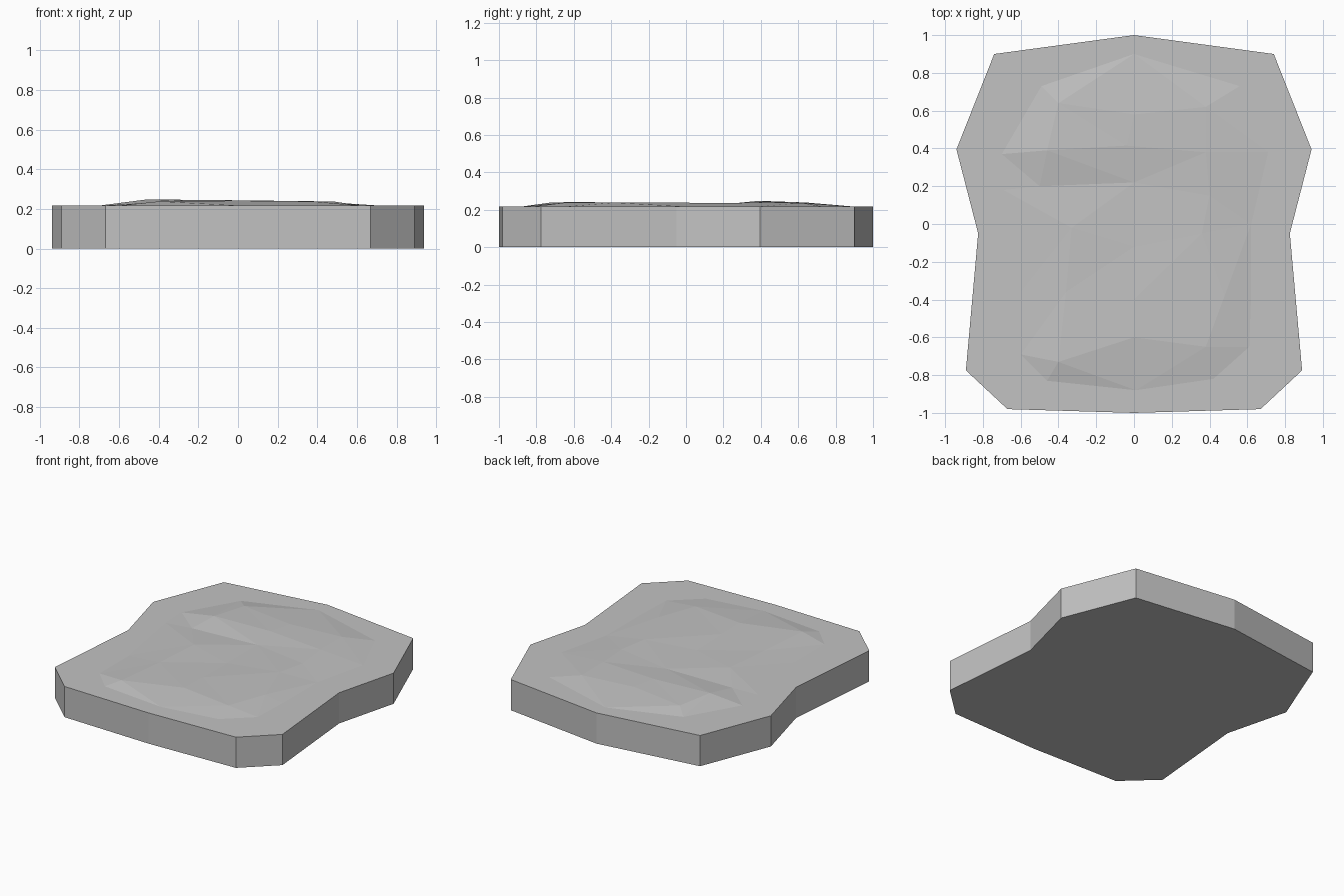
import bpy
from mathutils import Vector
from mathutils.geometry import delaunay_2d_cdt

cube = bpy.data.objects.get("Cube")
if cube:
    bpy.data.objects.remove(cube, do_unlink=True)

TOP = 0.217

stone = bpy.data.materials.new("grey stone")
stone.use_nodes = True
grey = (0.54, 0.54, 0.54, 1)
stone.diffuse_color = grey
bsdf = stone.node_tree.nodes["Principled BSDF"]
bsdf.inputs["Base Color"].default_value = grey
bsdf.inputs["Roughness"].default_value = 0.9

# Symmetric slab outline: right half mirrored, back tip to front middle
half = [(0.74, 0.9), (0.94, 0.395), (0.825, -0.05), (0.89, -0.775), (0.67, -0.98)]
outline = [(0, 1)] + [(-x, y) for x, y in half] + [(0, -1)] + half[::-1]

# Edge of the worn relief, level with the slab top
rim = [(0, 0.9), (-0.49, 0.73), (-0.7, 0.37), (-0.69, 0.18), (-0.6, -0.36),
       (-0.6, -0.69), (-0.46, -0.83), (0.01, -0.88), (0.42, -0.82),
       (0.61, -0.65), (0.62, -0.38), (0.62, 0), (0.71, 0.38), (0.56, 0.73)]

# Raised bumps: x, y and height above the slab top
bumps = [(-0.4, 0.64, 0.022), (0, 0.58, 0.024), (0.38, 0.62, 0.02),
         (-0.46, 0.39, 0.031), (-0.04, 0.415, 0.027), (0.38, 0.38, 0.022),
         (-0.5, 0.2, 0.006), (0, 0.22, 0.014), (0.4, 0.15, 0.018),
         (-0.33, -0.02, 0.021), (0, -0.12, 0.016), (0.36, -0.05, 0.022),
         (-0.36, -0.36, 0.018), (0, -0.4, 0.022), (0.48, -0.38, 0.021),
         (-0.4, -0.73, 0.021), (0, -0.6, 0.025), (0.38, -0.65, 0.021)]

# Triangulate the top, keeping outline and rim edges
flat = outline + rim
heights = [0] * len(flat) + [b[2] for b in bumps]
points = [Vector(p) for p in flat] + [Vector(b[:2]) for b in bumps]
n = len(outline)


def loop_edges(start, count):
    return [(start + i, start + (i + 1) % count) for i in range(count)]


edges = loop_edges(0, n) + loop_edges(n, len(rim))
pts, _, tris, source, _, _ = delaunay_2d_cdt(points, edges, [], 1, 1e-5)
verts = [(p.x, p.y, TOP + heights[source[i][0]]) for i, p in enumerate(pts)]
faces = [list(t) for t in tris]

# Straight side walls and flat underside
base = len(verts)
verts += [(x, y, 0) for x, y in outline]
index = {s: i for i, group in enumerate(source) for s in group}
for i in range(n):
    j = (i + 1) % n
    faces.append([index[i], base + i, base + j, index[j]])
faces.append([base + i for i in reversed(range(n))])

mesh = bpy.data.meshes.new("stone_slab")
mesh.from_pydata(verts, [], faces)
mesh.validate()
mesh.materials.append(stone)
slab = bpy.data.objects.new("stone_slab", mesh)
bpy.context.collection.objects.link(slab)
